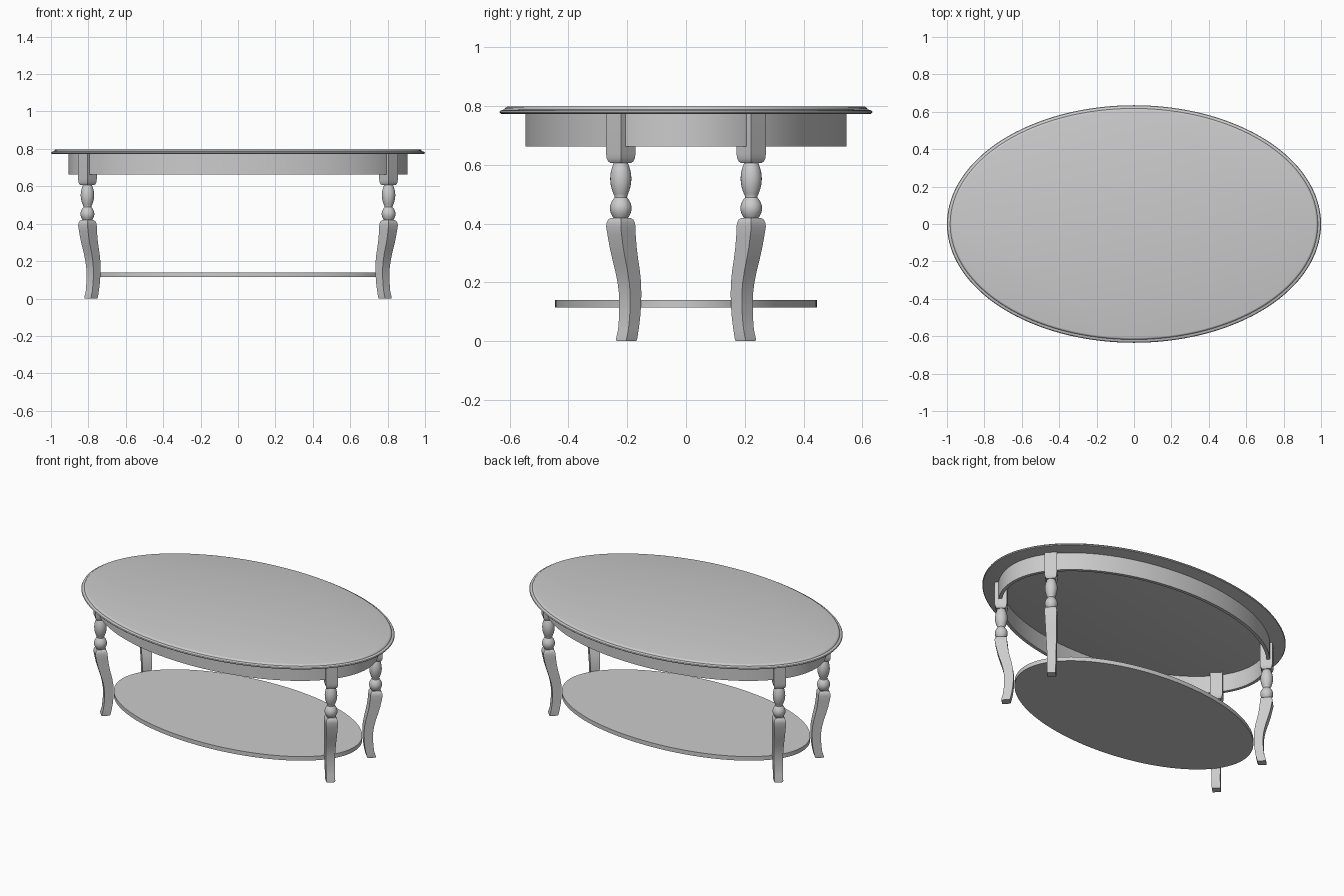
import bpy, bmesh, math

cube = bpy.data.objects.get("Cube")
if cube:
    bpy.data.objects.remove(cube, do_unlink=True)

grey = bpy.data.materials.new("Plain Grey")
grey.use_nodes = True
colour = (0.6, 0.6, 0.6, 1)
grey.diffuse_color = colour
grey.node_tree.nodes["Principled BSDF"].inputs["Base Color"].default_value = colour


def loft(name, rings, closed=False):
    """Skin a list of equal-length rings; cap the ends, or join last to first."""
    bm = bmesh.new()
    loops = [[bm.verts.new(p) for p in ring] for ring in rings]
    pairs = list(zip(loops, loops[1:]))
    if closed:
        pairs.append((loops[-1], loops[0]))
    else:
        bm.faces.new(loops[0])
        bm.faces.new(loops[-1])
    n = len(loops[0])
    for a, b in pairs:
        for i in range(n):
            j = (i + 1) % n
            bm.faces.new((a[i], a[j], b[j], b[i]))
    bmesh.ops.recalc_face_normals(bm, faces=bm.faces)
    mesh = bpy.data.meshes.new(name)
    bm.to_mesh(mesh)
    bm.free()
    mesh.materials.append(grey)
    obj = bpy.data.objects.new(name, mesh)
    bpy.context.collection.objects.link(obj)
    bpy.ops.object.select_all(action="DESELECT")
    obj.select_set(True)
    bpy.context.view_layer.objects.active = obj
    bpy.ops.object.shade_smooth_by_angle(angle=math.radians(32))
    return obj


def ellipse(rx, ry, z, n=128, cx=0, cy=0):
    turn = [math.tau * i / n for i in range(n)]
    return [(cx + rx * math.cos(t), cy + ry * math.sin(t), z) for t in turn]


# Oval top with a moulded rim: (inset from the widest outline, height)
RX, RY = 1.0, 0.635
rim = [(0.012, 0.772), (0.004, 0.774), (0, 0.779), (0.003, 0.784), (0.010, 0.787),
       (0.017, 0.788), (0.019, 0.793), (0.024, 0.797), (0.028, 0.798)]
loft("table_top", [ellipse(RX - d, RY - d, z) for d, z in rim])

# Hollow apron under the top
AX, AY, WALL = 0.906, 0.546, 0.02
loft("apron", [ellipse(AX, AY, 0.662), ellipse(AX, AY, 0.774),
               ellipse(AX - WALL, AY - WALL, 0.774),
               ellipse(AX - WALL, AY - WALL, 0.662)], closed=True)

# Lower shelf
loft("lower_shelf", [ellipse(0.81, 0.445, z) for z in (0.114, 0.140)])

# Leg sections: (height, inward shift on each axis, half diagonal)
LX, LY = 0.805, 0.222
block = [(0.606, 0, 0.036), (0.612, 0, 0.043), (0.622, 0, 0.048),
         (0.638, 0, 0.050), (0.774, 0, 0.050)]
cabriole = [(0, 0.019, 0.034), (0.008, 0.020, 0.036), (0.04, 0.026, 0.035),
            (0.08, 0.030, 0.036), (0.12, 0.032, 0.037), (0.16, 0.032, 0.038),
            (0.20, 0.029, 0.040), (0.24, 0.023, 0.042), (0.28, 0.015, 0.044),
            (0.32, 0.008, 0.046), (0.36, 0.003, 0.048), (0.39, 0, 0.050),
            (0.403, 0, 0.048), (0.413, 0, 0.043), (0.419, 0, 0.034)]


def bead(z0, z1, end, bulge, steps=12):
    """Radii of one turned bead, swelling from its ends to its middle."""
    return [(z0 + (z1 - z0) * i / steps,
             end + (bulge - end) * math.sin(math.pi * i / steps) ** 0.85)
            for i in range(steps + 1)]


turning = bead(0.415, 0.489, 0.021, 0.037) + bead(0.493, 0.612, 0.021, 0.036)

# Four matching legs, each set diagonally
for side, sx in (("left", 1), ("right", -1)):
    for end, sy in (("front", -1), ("back", 1)):
        def square(z, d, r):
            return ellipse(r, r, z, 4, sx * (LX - d), sy * (LY - d))
        tag = f"{end}_{side}_leg"
        loft(tag + "_block", [square(*s) for s in block])
        loft(tag + "_turning", [ellipse(r, r, z, 24, sx * LX, sy * LY) for z, r in turning])
        loft(tag + "_curve", [square(*s) for s in cabriole])
